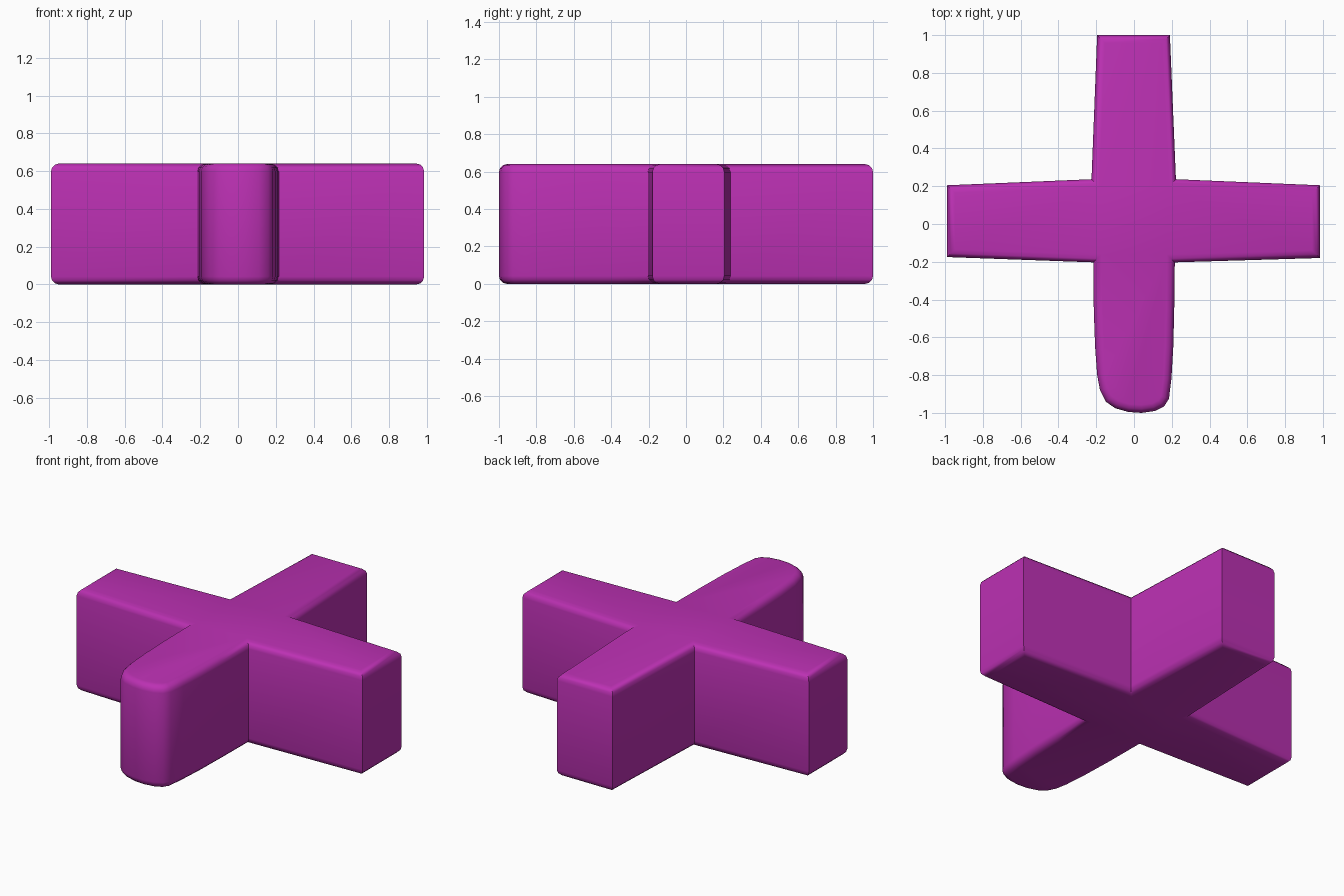
import bpy, bmesh

if "Cube" in bpy.data.objects:
    bpy.data.objects.remove(bpy.data.objects["Cube"])

HEIGHT = 0.64
RIM = 0.042

# Plan outline of the cross: tapered arms, rounded front arm
outline = [
    (-0.195, 1.0), (-0.225, 0.237), (-0.99, 0.205), (-0.99, -0.175), (-0.215, -0.203),
    (-0.213, -0.45), (-0.206, -0.65), (-0.195, -0.8), (-0.18, -0.88), (-0.15, -0.94),
    (-0.10, -0.975), (-0.03, -0.995), (0.04, -1.0), (0.11, -0.99), (0.16, -0.965),
    (0.185, -0.925), (0.198, -0.82), (0.208, -0.65), (0.213, -0.45),
    (0.216, -0.203), (0.985, -0.18), (0.985, 0.205), (0.222, 0.237), (0.19, 1.0),
]

bm = bmesh.new()
base = bm.faces.new([bm.verts.new((x, y, 0)) for x, y in outline])

# Raise the outline into a solid
ext = bmesh.ops.extrude_face_region(bm, geom=[base], use_keep_orig=True)
for v in ext["geom"]:
    if isinstance(v, bmesh.types.BMVert):
        v.co.z = HEIGHT
bmesh.ops.recalc_face_normals(bm, faces=bm.faces)

# Soften the top and bottom rims
rims = [e for e in bm.edges if abs(e.verts[0].co.z - e.verts[1].co.z) < 1e-5]
bmesh.ops.bevel(bm, geom=rims, offset=RIM, offset_type='OFFSET', segments=3,
                profile=0.5, affect='EDGES', clamp_overlap=False)
bmesh.ops.recalc_face_normals(bm, faces=bm.faces)

mesh = bpy.data.meshes.new("cross_block")
bm.to_mesh(mesh)
bm.free()
block = bpy.data.objects.new("cross_block", mesh)
bpy.context.collection.objects.link(block)

# Magenta colour
mat = bpy.data.materials.new("magenta")
mat.diffuse_color = (0.5, 0.03, 0.45, 1)
mat.use_nodes = True
mat.node_tree.nodes["Principled BSDF"].inputs["Base Color"].default_value = mat.diffuse_color
mesh.materials.append(mat)

# Smooth rounded areas, keep corners sharp
bpy.context.view_layer.objects.active = block
block.select_set(True)
bpy.ops.object.shade_smooth_by_angle(angle=0.7)
